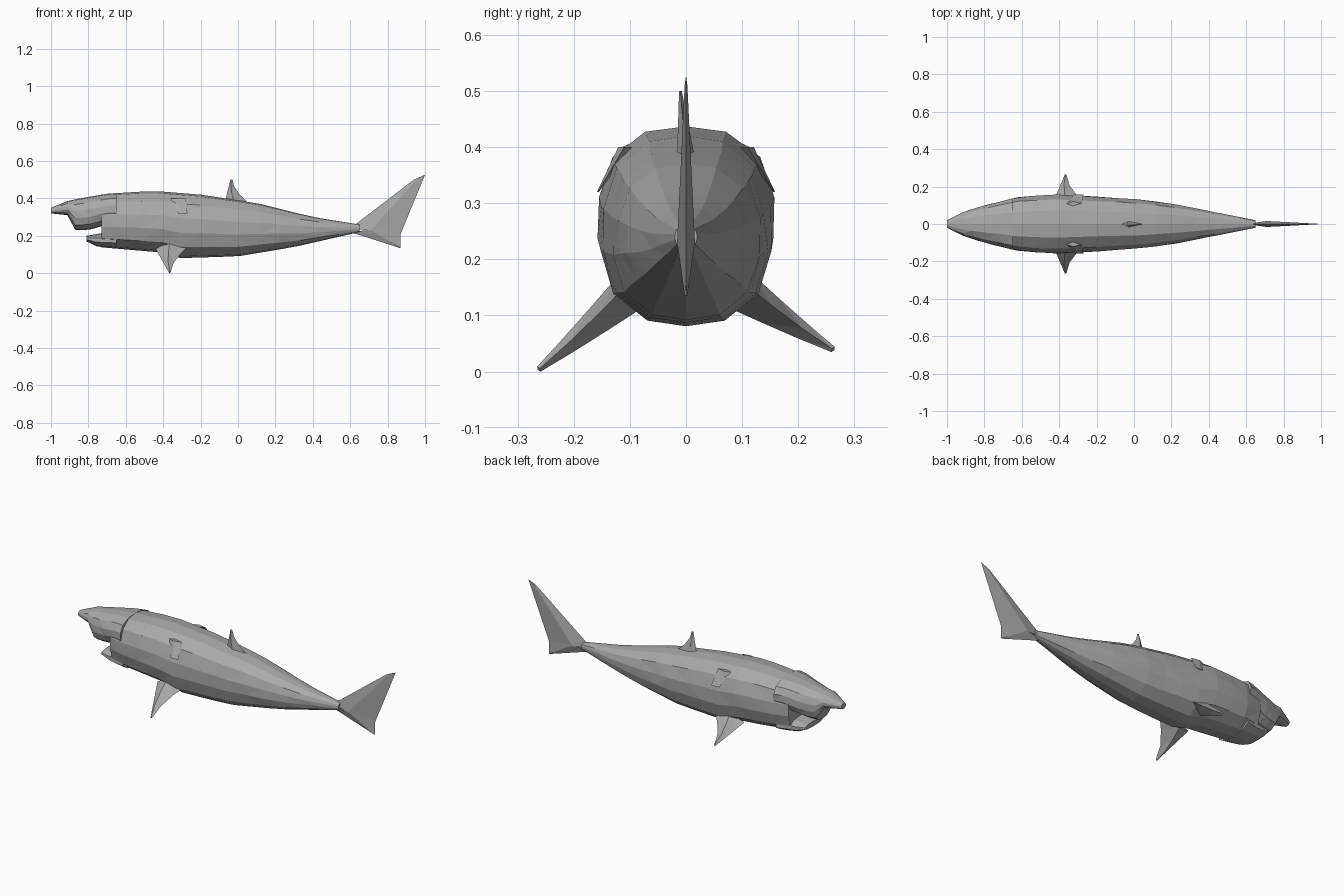
import bpy, bmesh, math, random
from mathutils import Vector

random.seed(4)
cube = bpy.data.objects.get("Cube")
if cube:
    bpy.data.objects.remove(cube, do_unlink=True)

shade = (.4, .4, .4, 1)
grey = bpy.data.materials.new("slate_grey")
grey.use_nodes = True
grey.diffuse_color = shade
grey.node_tree.nodes["Principled BSDF"].inputs["Base Color"].default_value = shade

# Side and plan outlines, as (distance along the body, value)
BACK = [(-1, .35), (-.9, .39), (-.7, .425), (-.45, .44), (-.2, .42), (.1, .375), (.4, .3), (.65, .26)]
BELLY = [(-.8, .17), (-.75, .14), (-.4, .11), (-.33, .08), (0, .09), (.3, .14), (.65, .22)]
WIDTH = [(-1, .02), (-.9, .07), (-.8, .1), (-.6, .15), (-.4, .16), (0, .135), (.2, .11), (.65, .02)]
PALATE = [(-1, .32), (-.91, .31), (-.87, .23), (-.8, .23), (-.7, .26)]
LIP = [(-.8, .2), (-.7, .22)]


def sample(outline, x):
    """Read an outline at x, holding its end values."""
    if x <= outline[0][0]:
        return outline[0][1]
    for (start, low), (end, high) in zip(outline, outline[1:]):
        if x <= end:
            return low + (high - low) * (x - start) / (end - start)
    return outline[-1][1]


def skin(name, rings):
    """Join equal rings of points into a closed, faceted skin."""
    bm = bmesh.new()
    loops = [[bm.verts.new(point) for point in ring] for ring in rings]
    count = len(loops[0])
    for near, far in zip(loops, loops[1:]):
        for i in range(count):
            j = (i + 1) % count
            bm.faces.new((near[i], near[j], far[j], far[i]))
    bm.faces.new(loops[0])
    bm.faces.new(loops[-1])
    bmesh.ops.triangulate(bm, faces=bm.faces, quad_method='SHORT_EDGE')
    bmesh.ops.recalc_face_normals(bm, faces=bm.faces)
    mesh = bpy.data.meshes.new(name)
    bm.to_mesh(mesh)
    bm.free()
    mesh.materials.append(grey)
    bpy.context.collection.objects.link(bpy.data.objects.new(name, mesh))


def hull(name, start, end, steps, bottom, top, slim=1, sides=14, power=2.5):
    """Loft rounded-box cross-sections between a bottom and a top outline."""
    rings = []
    for step in range(steps + 1):
        x = start + (end - start) * step / steps
        low, high = sample(bottom, x), sample(top, x)
        ring = []
        for i in range(sides):
            angle = 2 * math.pi * (i + .5) / sides
            c, s = math.cos(angle), math.sin(angle)
            reach = (abs(c) ** power + abs(s) ** power) ** (-1 / power)
            uneven = random.uniform(.98, 1.01)
            ring.append(Vector((x,
                                sample(WIDTH, x) * slim * reach * c * uneven,
                                (low + high) / 2 + (high - low) / 2 * reach * s)))
        rings.append(ring)
    skin(name, rings)


def fin(name, lead, trail, tip, tip_trail, thick, hollow=1, steps=3):
    """Blade narrowing from its root to its tip; hollow curves the rear edge in."""
    lead, trail, tip, tip_trail, thick = map(Vector, (lead, trail, tip, tip_trail, thick))
    rings = []
    for step in range(steps + 1):
        t = step / steps
        front = lead.lerp(tip, t)
        chord = (tip_trail - tip).lerp(trail - lead, (1 - t) ** hollow)
        middle = front + chord * .4
        side = thick * (1 - t * .85)
        rings.append([front, middle + side, front + chord, middle - side])
    skin(name, rings)


# Body, overhanging snout and lower jaw, with the open mouth between them
hull("body", -.73, .65, 13, BELLY, BACK)
hull("snout", -1, -.65, 8, PALATE, BACK)
hull("lower_jaw", -.81, -.65, 3, BELLY, LIP, slim=.85, sides=10)

# Upright tail of two lobes
fin("upper_tail_lobe", (.6, 0, .24), (.87, 0, .21), (.94, 0, .5), (1, 0, .527), (0, .016, 0))
fin("lower_tail_lobe", (.6, 0, .22), (.87, 0, .25), (.865, 0, .135), (.87, 0, .137), (0, .016, 0))

# Dorsal fin
fin("dorsal_fin", (-.07, 0, .38), (.05, 0, .38), (-.04, -.01, .5), (-.03, -.01, .5),
    (0, .016, 0), hollow=1.5)

# Paired parts: pectoral fins, one carried a little higher, and gill flaps
for suffix, side, lift in (("right", -1, 0), ("left", 1, .035)):
    fin("pectoral_fin_" + suffix, (-.44, side * .1, .13), (-.25, side * .1, .16),
        (-.37, side * .264, lift + .003), (-.36, side * .26, lift + .006),
        (0, side * .02, .03), hollow=1.4)
    fin("gill_flap_" + suffix, (-.36, side * .108, .4), (-.28, side * .11, .4),
        (-.32, side * .157, .32), (-.27, side * .157, .32), (0, side * .012, 0))
